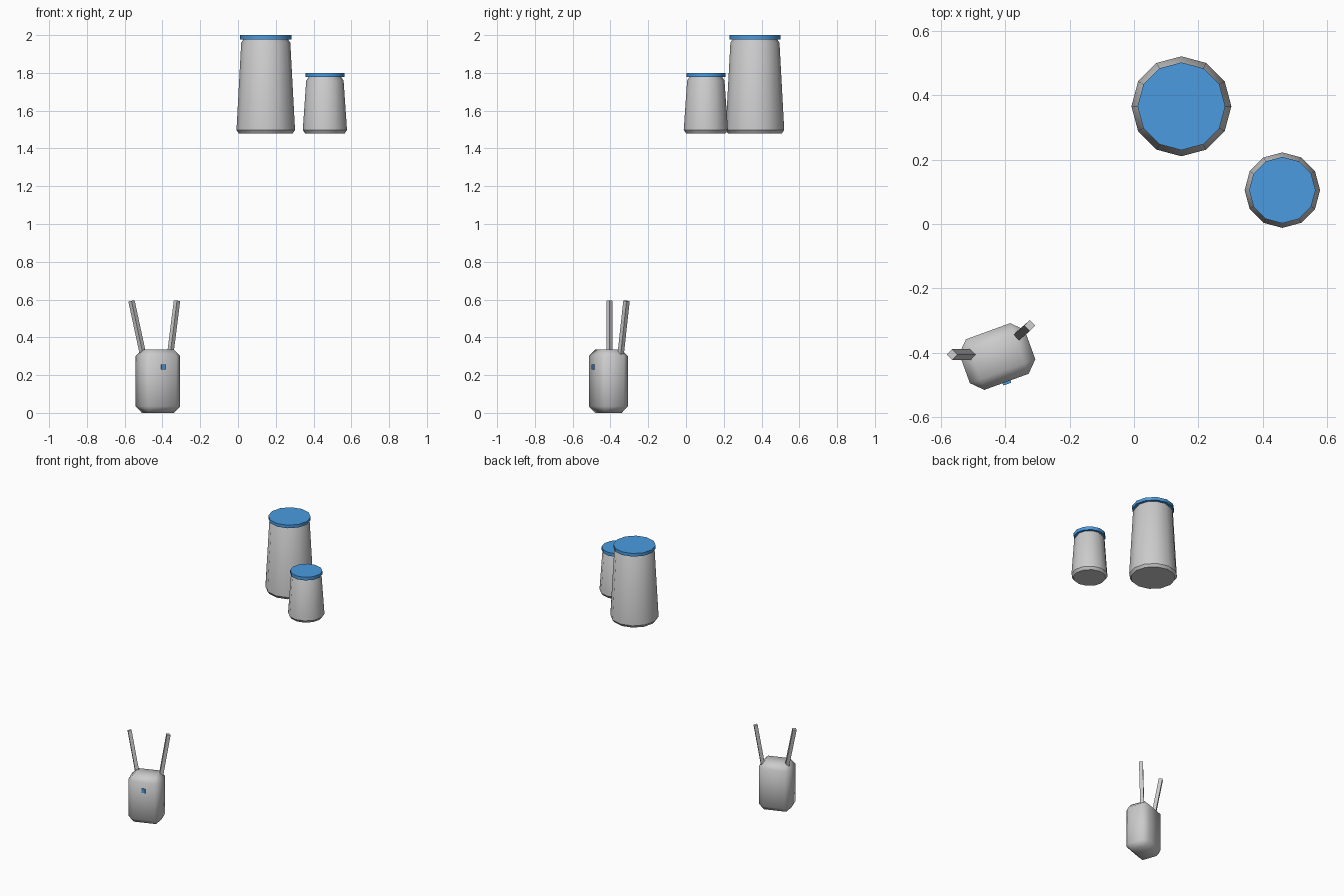
import bpy, math
from mathutils import Vector, Matrix

if "Cube" in bpy.data.objects:
    bpy.data.objects.remove(bpy.data.objects["Cube"])

blue = bpy.data.materials.new("blue")
blue.diffuse_color = (0.07, 0.33, 0.75, 1)
blue.use_nodes = True
blue.node_tree.nodes["Principled BSDF"].inputs["Base Color"].default_value = blue.diffuse_color


def smooth(ob, deg):
    bpy.ops.object.select_all(action='DESELECT')
    ob.select_set(True)
    bpy.context.view_layer.objects.active = ob
    bpy.ops.object.shade_smooth_by_angle(angle=math.radians(deg))


def lathe(name, x, y, profile, n=12, mat=None):
    """Closed solid of revolution from (radius, z) points, bottom to top."""
    verts = [(x + r * math.cos(math.tau * i / n), y + r * math.sin(math.tau * i / n), z)
             for r, z in profile for i in range(n)]
    faces = [(k * n + i, k * n + (i + 1) % n, (k + 1) * n + (i + 1) % n, (k + 1) * n + i)
             for k in range(len(profile) - 1) for i in range(n)]
    top = (len(profile) - 1) * n
    faces += [tuple(reversed(range(n))), tuple(range(top, top + n))]
    me = bpy.data.meshes.new(name)
    me.from_pydata(verts, [], faces)
    ob = bpy.data.objects.new(name, me)
    bpy.context.collection.objects.link(ob)
    if mat:
        me.materials.append(mat)
    smooth(ob, 35)
    return ob


def box(name, centre, size, turn, bevel=0, mat=None):
    bpy.ops.mesh.primitive_cube_add(size=1)
    ob = bpy.context.object
    ob.name = name
    ob.data.transform(Matrix.Diagonal((*size, 1)))
    ob.location = centre
    ob.rotation_euler.z = turn
    if bevel:
        m = ob.modifiers.new("chamfer", 'BEVEL')
        m.width, m.segments = bevel, 1
        bpy.ops.object.modifier_apply(modifier=m.name)
        smooth(ob, 60)
    if mat:
        ob.data.materials.append(mat)
    return ob


def rod(name, a, b, r):
    a, b = Vector(a), Vector(b)
    bpy.ops.mesh.primitive_cylinder_add(vertices=4, radius=r, depth=(b - a).length,
                                        location=(a + b) / 2)
    ob = bpy.context.object
    ob.name = name
    ob.rotation_euler = Vector((0, 0, 1)).rotation_difference(b - a).to_euler()


# jars with lids: name, centre, base radius, shoulder radius, lid radius, top, lid thickness
for name, x, y, rb, rs, rl, zt, t in (
        ("large_jar", 0.147, 0.365, 0.155, 0.130, 0.136, 2.0, 0.022),
        ("small_jar", 0.46, 0.105, 0.117, 0.099, 0.103, 1.80, 0.023)):
    zl = zt - t
    lathe(name, x, y, [(rb - 0.012, 1.48), (rb, 1.498), (rs, zl - 0.018),
                       (rs - 0.012, zl), (rs - 0.012, zl + 0.004)])
    lathe(name + "_lid", x, y, [(rl, zl), (rl, zt)], mat=blue)

# handset body
cx, cy, turn = -0.424, -0.411, math.radians(20)
box("device_body", (cx, cy, 0.1675), (0.216, 0.167, 0.335), turn, bevel=0.035)

# indicator light on the front face
d = 0.085
box("indicator_light", (cx + d * math.sin(turn), cy - d * math.cos(turn), 0.243),
    (0.026, 0.012, 0.028), turn, mat=blue)

# splayed antennas
rod("left_antenna", (-0.501, -0.405, 0.30), (-0.564, -0.405, 0.593), 0.017)
rod("right_antenna", (-0.360, -0.347, 0.30), (-0.323, -0.315, 0.593), 0.017)
